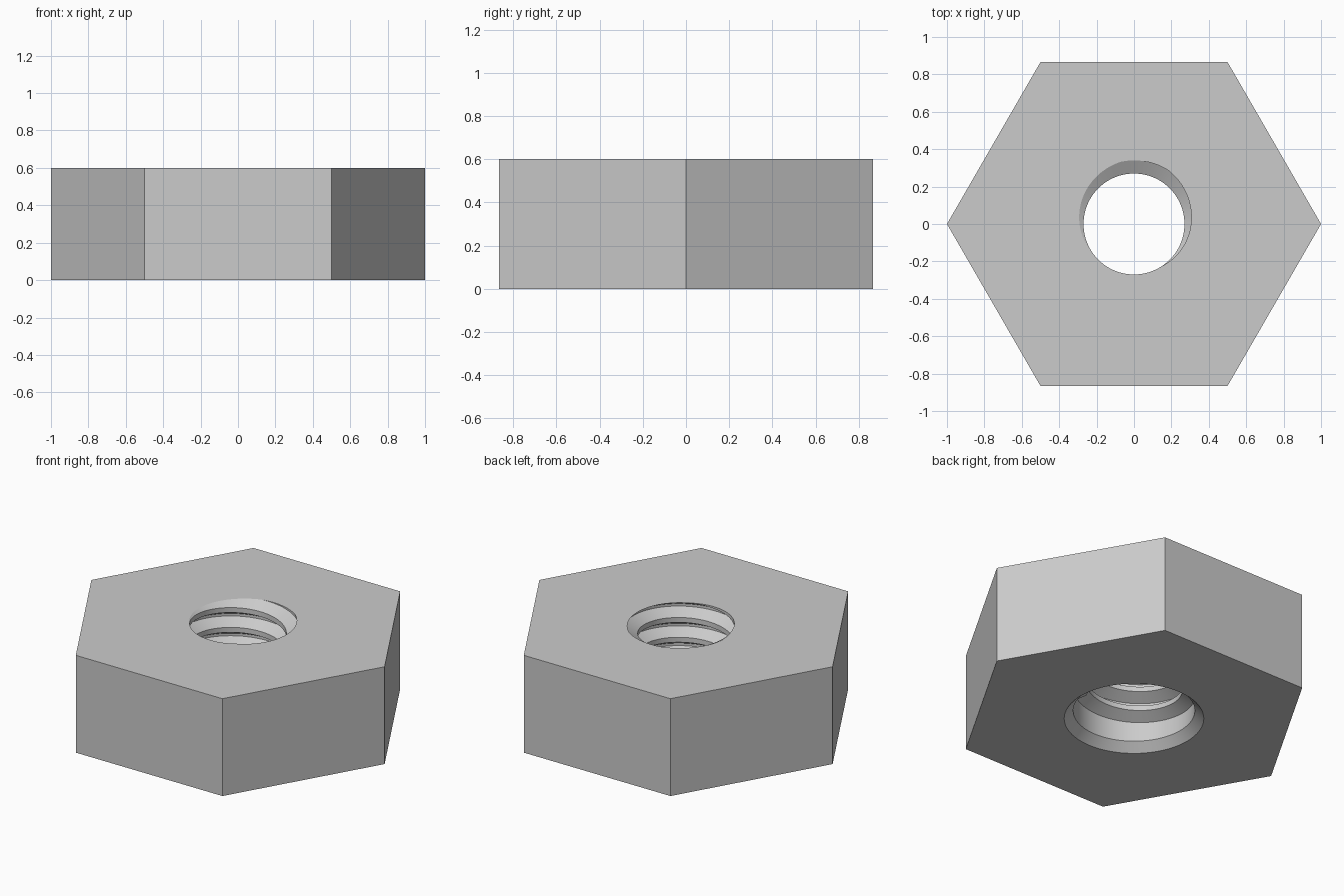
import bpy, bmesh, math

cube = bpy.data.objects.get("Cube")
if cube:
    bpy.data.objects.remove(cube, do_unlink=True)

HEIGHT, MINOR, MAJOR, PITCH = 0.6, 0.27, 0.34, 0.122
CHAMFER = 0.05
STEPS, RIDGES = 96, 5
START_ANGLE, START_Z = math.radians(-30), 0.136

# One ridge of the thread: (height from the ridge centre, radius)
RIDGE = [(-PITCH * 7 / 16, MAJOR), (-PITCH / 8, MINOR),
         (PITCH / 8, MINOR), (PITCH * 7 / 16, MAJOR)]


def hex_radius(angle):
    """Distance from the centre to the hexagon outline."""
    half = math.pi / 6
    return math.cos(half) / math.cos(angle % (2 * half) - half)


def thread_profile(turn):
    """Radius and height up the bore wall, cut off at the top face."""
    points = [(MAJOR, CHAMFER)]
    for k in range(RIDGES):
        for dz, r in RIDGE:
            points.append((r, START_Z + PITCH * (k + turn) + dz))
    cut = []
    for r, z in points:
        if z > HEIGHT:
            r0, z0 = cut[-1]
            if z0 < HEIGHT:
                r = r0 + (r - r0) * (HEIGHT - z0) / (z - z0)
            else:
                r = r0
            z = HEIGHT
        cut.append((r, z))
    return cut


bm = bmesh.new()
columns = []
for i in range(STEPS + 1):
    turn = i / STEPS
    a = START_ANGLE + turn * 2 * math.pi
    outer = hex_radius(a)
    section = [(outer, 0), (MAJOR + CHAMFER, 0)] + thread_profile(turn) + [(outer, HEIGHT)]
    columns.append([bm.verts.new((r * math.cos(a), r * math.sin(a), z)) for r, z in section])

# Skin between neighbouring sections
for left, right in zip(columns, columns[1:]):
    for j in range(len(left)):
        n = (j + 1) % len(left)
        bm.faces.new((left[j], right[j], right[n], left[n]))

# Blunt end where the thread starts
bm.faces.new(columns[0][3:7])

bmesh.ops.remove_doubles(bm, verts=bm.verts, dist=1e-5)
bmesh.ops.dissolve_degenerate(bm, edges=bm.edges, dist=1e-5)
bmesh.ops.recalc_face_normals(bm, faces=bm.faces)

mesh = bpy.data.meshes.new("hex_nut")
bm.to_mesh(mesh)
bm.free()
nut = bpy.data.objects.new("hex_nut", mesh)
bpy.context.collection.objects.link(nut)

# Plain grey metal
grey = bpy.data.materials.new("grey_metal")
grey.use_nodes = True
colour = (0.6, 0.6, 0.6, 1)
grey.diffuse_color = colour
grey.node_tree.nodes["Principled BSDF"].inputs["Base Color"].default_value = colour
mesh.materials.append(grey)

bpy.ops.object.select_all(action="DESELECT")
nut.select_set(True)
bpy.context.view_layer.objects.active = nut
bpy.ops.object.shade_smooth_by_angle(angle=math.radians(25))
